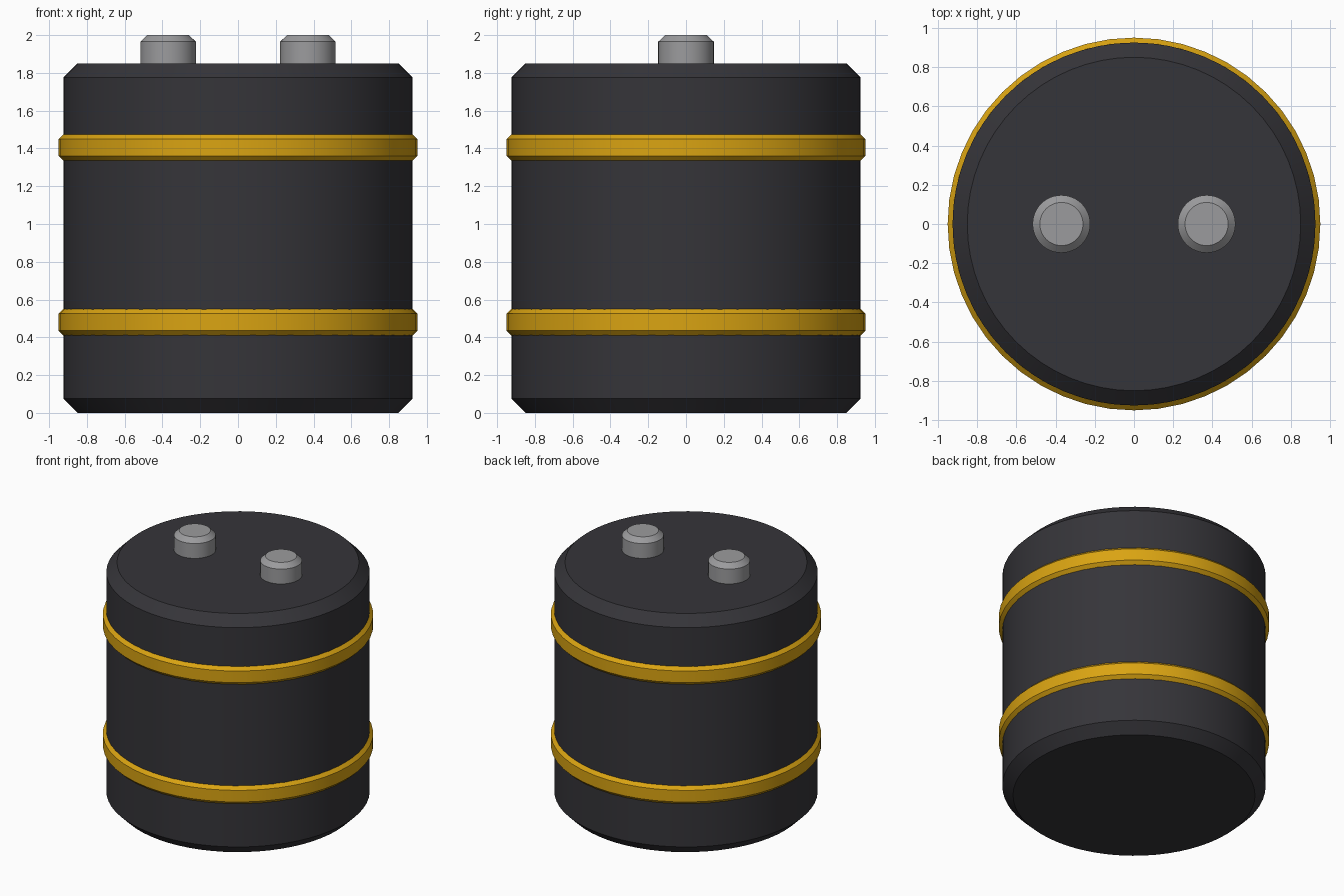
import bpy
import bmesh
import math

if "Cube" in bpy.data.objects:
    bpy.data.objects.remove(bpy.data.objects["Cube"])


def make_material(name, rgb):
    mat = bpy.data.materials.new(name)
    mat.use_nodes = True
    color = (*rgb, 1.0)
    mat.diffuse_color = color
    mat.node_tree.nodes["Principled BSDF"].inputs["Base Color"].default_value = color
    return mat


def lathe(name, profile, sides, mat, location=(0, 0, 0), closed=False):
    """Revolve a (radius, height) profile; open profiles get flat caps."""
    bm = bmesh.new()
    rings = []
    for r, z in profile:
        angles = [2 * math.pi * i / sides for i in range(sides)]
        rings.append([bm.verts.new((r * math.cos(a), r * math.sin(a), z)) for a in angles])
    pairs = list(zip(rings, rings[1:]))
    if closed:
        pairs.append((rings[-1], rings[0]))
    else:
        bm.faces.new(rings[0][::-1])
        bm.faces.new(rings[-1])
    for low, high in pairs:
        for i in range(sides):
            j = (i + 1) % sides
            bm.faces.new((low[i], low[j], high[j], high[i]))
    bmesh.ops.recalc_face_normals(bm, faces=bm.faces)
    mesh = bpy.data.meshes.new(name)
    bm.to_mesh(mesh)
    bm.free()
    mesh.materials.append(mat)
    obj = bpy.data.objects.new(name, mesh)
    obj.location = location
    bpy.context.collection.objects.link(obj)
    bpy.ops.object.select_all(action="DESELECT")
    obj.select_set(True)
    bpy.context.view_layer.objects.active = obj
    bpy.ops.object.shade_smooth_by_angle(angle=math.radians(30))
    return obj


charcoal = make_material("charcoal", (0.036, 0.035, 0.041))
amber = make_material("amber yellow", (0.70, 0.37, 0.006))
steel = make_material("steel grey", (0.33, 0.33, 0.34))

# Chamfered drum body
lathe("body", [(0.85, 0), (0.925, 0.075), (0.925, 1.775), (0.85, 1.85)], 64, charcoal)

# Raised bands around the body
band = [(0.90, -0.07), (0.925, -0.07), (0.95, -0.045),
        (0.95, 0.045), (0.925, 0.07), (0.90, 0.07)]
for name, z in (("lower_band", 0.48), ("upper_band", 1.405)):
    lathe(name, band, 48, amber, (0, 0, z), closed=True)

# Pair of terminals on the lid
terminal = [(0.147, -0.02), (0.147, 0.115), (0.11, 0.15)]
for name, side in (("left_terminal", 1), ("right_terminal", -1)):
    lathe(name, terminal, 48, steel, (side * 0.37, 0, 1.85))
